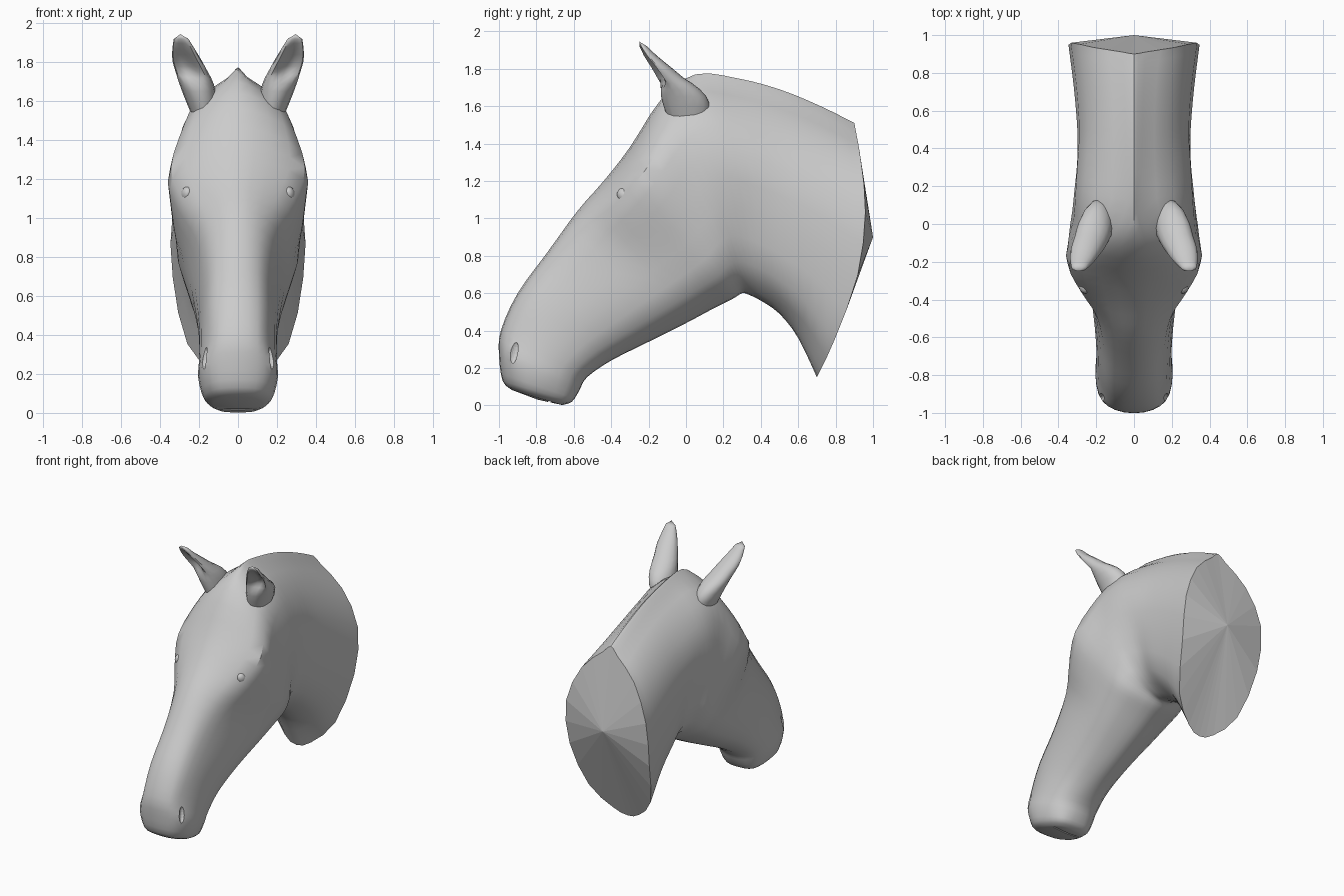
import bpy, bmesh, math
from mathutils import Vector

if "Cube" in bpy.data.objects:
    bpy.data.objects.remove(bpy.data.objects["Cube"])

# Section stations, muzzle to neck: top y,z, bottom y,z, then six half widths
T = [0.04, 0.15, 0.35, 0.6, 0.85, 0.97]
STATIONS = [
    (-.98, .13, -.61, .02, .09, .14, .175, .17, .14, .09),
    (-1.0, .27, -.57, .08, .10, .17, .20, .20, .16, .09),
    (-.99, .40, -.53, .15, .10, .15, .19, .20, .17, .09),
    (-.90, .60, -.40, .24, .10, .155, .19, .20, .17, .08),
    (-.74, .82, -.20, .34, .10, .16, .20, .22, .19, .08),
    (-.58, 1.04, .00, .44, .11, .195, .23, .25, .23, .09),
    (-.44, 1.20, .15, .52, .14, .285, .305, .29, .26, .10),
    (-.30, 1.38, .25, .57, .17, .345, .35, .32, .28, .11),
    (-.13, 1.64, .30, .60, .14, .275, .32, .32, .27, .11),
    (.05, 1.77, .34, .59, .05, .22, .31, .30, .24, .10),
    (.27, 1.75, .40, .56, .045, .19, .30, .28, .22, .09),
    (.50, 1.69, .50, .49, .045, .18, .29, .29, .24, .10),
    (.72, 1.60, .60, .36, .05, .19, .305, .31, .25, .10),
    (.90, 1.51, .70, .15, .06, .22, .335, .335, .26, .11),
]


def catmull(pts, n, closed):
    out, m = [], len(pts)
    for i in range(m if closed else m - 1):
        pick = (lambda k: pts[k % m]) if closed else (lambda k: pts[max(0, min(m - 1, k))])
        a, b, c, d = (pick(i + k) for k in (-1, 0, 1, 2))
        for j in range(n):
            s = j / n
            out.append(0.5 * (2 * b + (c - a) * s + (2 * a - 5 * b + 4 * c - d) * s * s
                              + (3 * b - a - 3 * c + d) * s ** 3))
    return out if closed else out + [pts[-1]]


def loft(name, rings, start, end):
    bm = bmesh.new()
    vs = [[bm.verts.new(p) for p in r] for r in rings]
    n = len(vs[0])
    for a, b in zip(vs, vs[1:]):
        for i in range(n):
            bm.faces.new((a[i], a[(i + 1) % n], b[(i + 1) % n], b[i]))
    for ring, apex in ((vs[0], start), (vs[-1], end)):
        c = bm.verts.new(apex)
        for i in range(n):
            bm.faces.new((ring[i], ring[(i + 1) % n], c))
    bmesh.ops.recalc_face_normals(bm, faces=bm.faces)
    me = bpy.data.meshes.new(name)
    bm.to_mesh(me)
    bm.free()
    ob = bpy.data.objects.new(name, me)
    bpy.context.collection.objects.link(ob)
    return ob


def smooth(ob, angle):
    bpy.ops.object.select_all(action='DESELECT')
    ob.select_set(True)
    bpy.context.view_layer.objects.active = ob
    bpy.ops.object.shade_smooth_by_angle(angle=math.radians(angle))


def ellipsoid(name, loc, scale, rot=(0, 0, 0)):
    bpy.ops.mesh.primitive_uv_sphere_add(segments=16, ring_count=10, radius=1, location=loc, rotation=rot)
    ob = bpy.context.object
    ob.name, ob.scale = name, scale
    return ob


def cut(target, cutter):
    cutter.hide_render = True
    cutter.hide_set(True)
    m = target.modifiers.new("cut", 'BOOLEAN')
    m.operation, m.object, m.solver = 'DIFFERENCE', cutter, 'EXACT'


# Head and neck
rings = []
for k, (ty, tz, by, bz, *w) in enumerate(STATIONS):
    bulge = {12: .06, 13: .145}.get(k, 0)
    top, bot = Vector((0, ty, tz)), Vector((0, by, bz))

    def at(t, x):
        return top.lerp(bot, t) + Vector((x, bulge * math.sin(math.pi * t), 0))
    side = list(zip(T, w))
    rings.append([top] + [at(t, x) for t, x in side] + [bot] + [at(t, -x) for t, x in reversed(side)])
# Rounded lips: a smaller copy of the first ring, slightly lower
mid = Vector((0, -.795, .075))
rings.insert(0, [mid + (p - mid) * .72 + Vector((0, 0, -.033)) for p in rings[0]])
rings = [catmull(r, 2, True) for r in rings]
columns = [catmull([r[i] for r in rings], 3, False) for i in range(len(rings[0]))]
head = loft("head_and_neck", list(zip(*columns)), (0, -.79, .03), (0, 1.0, .9))
smooth(head, 40)
# Flat facets on the cut end of the neck
for f in list(head.data.polygons)[-len(rings[0]):]:
    f.use_smooth = False

# Mouth slit and nostrils
bpy.ops.mesh.primitive_cube_add(size=1, location=(0, -.725, .03), rotation=(math.radians(-25), 0, 0))
slit = bpy.context.object
slit.name, slit.scale = "mouth_cutter", (.22, .014, .06)
cut(head, slit)
for s in (-1, 1):
    cut(head, ellipsoid("nostril_cutter", (s * .178, -.925, .28), (.02, .03, .065),
                        (math.radians(-15), 0, s * math.radians(35))))

# Eyes and ears
EAR = [  # centre x, y, z, half width, half depth, cup depth
    (.15, .02, 1.44, .05, .08, .0),
    (.187, .005, 1.60, .08, .125, .0),
    (.213, -.04, 1.69, .088, .115, .2),
    (.237, -.10, 1.75, .083, .09, 1.0),
    (.262, -.15, 1.81, .075, .068, 1.3),
    (.28, -.20, 1.87, .057, .044, 1.1),
    (.292, -.232, 1.92, .038, .024, .4),
]
for s, label in ((-1, "left"), (1, "right")):
    eye = ellipsoid("eye_" + label, (s * .258, -.322, 1.12), (.035, .05, .04), (math.radians(-35), 0, 0))
    smooth(eye, 60)
    ear_rings = []
    for x, y, z, rx, ry, cup in EAR:
        ring = []
        for i in range(16):
            a = 2 * math.pi * i / 16
            facing = max(0, math.cos(a + math.radians(90 - 20)))
            dent = cup * facing ** 2
            ring.append(Vector((s * (x + rx * math.cos(a)),
                                y + ry * math.sin(a) * (1 if math.sin(a) > 0 else 1 - dent), z)))
        ear_rings.append(ring)
    cols = [catmull([r[i] for r in ear_rings], 2, False) for i in range(16)]
    ear = loft("ear_" + label, list(zip(*cols)), (s * .15, .02, 1.43), (s * .296, -.25, 1.945))
    smooth(ear, 50)
